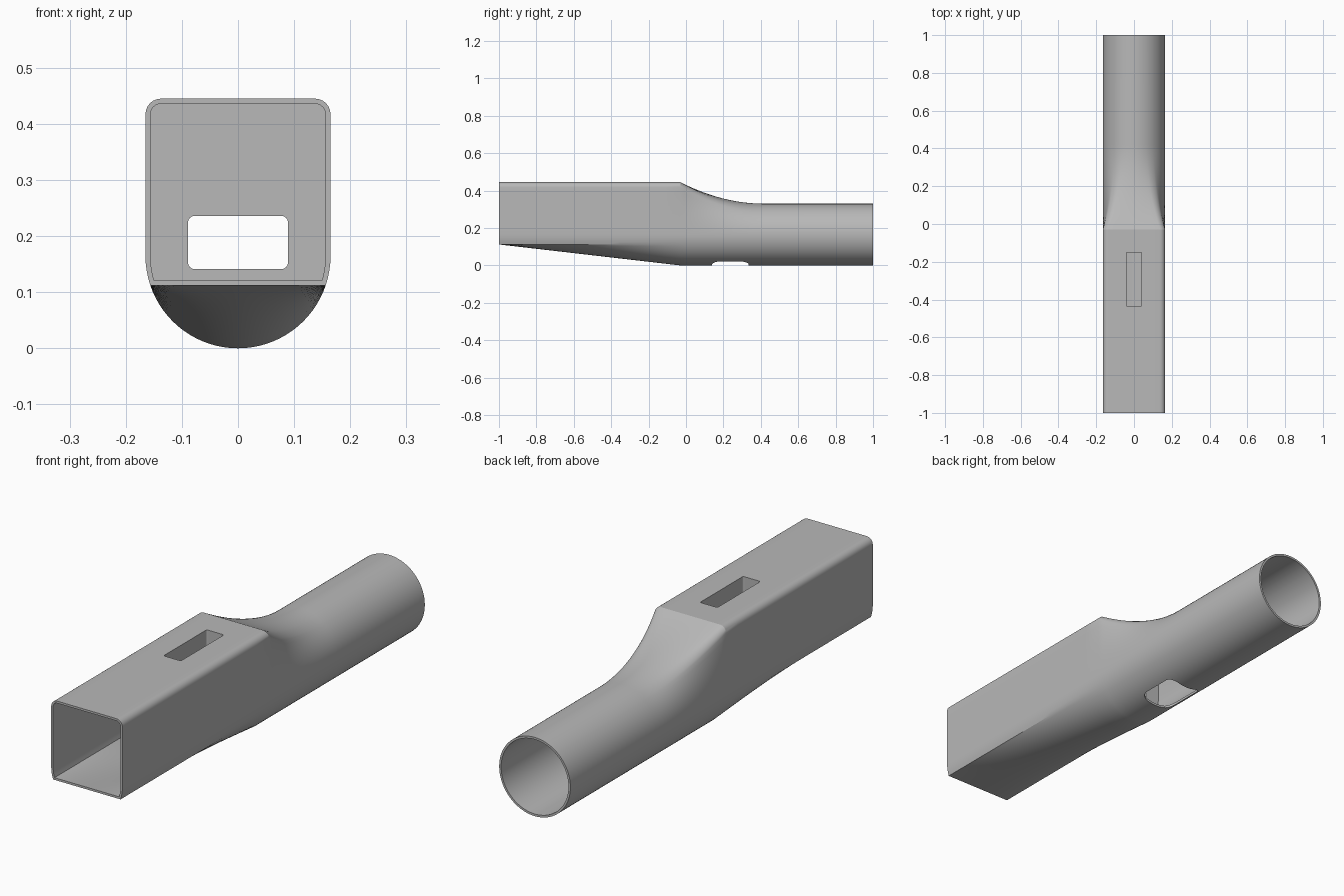
import bpy, bmesh
from math import sin, cos, pi, radians, asin, degrees

cube = bpy.data.objects.get("Cube")
if cube:
    bpy.data.objects.remove(cube, do_unlink=True)

grey = bpy.data.materials.new("plain grey")
grey.use_nodes = True
grey.diffuse_color = (0.48, 0.48, 0.48, 1)
grey.node_tree.nodes["Principled BSDF"].inputs["Base Color"].default_value = (0.48, 0.48, 0.48, 1)

R, TOP, CLIP, CORNER = 0.165, 0.445, 0.112, 0.028
WALL = 0.009
FRONT, SHOULDER, BLEND_END, BACK = -1.0, -0.03, 0.42, 1.0


def lerp(a, b, t):
    return a + (b - a) * t


def steps(a, b, n):
    return [lerp(a, b, i / n) for i in range(n)]


def section(y, inset):
    """Closed cross-section: round tube, box-topped ahead of the shoulder, flat-bottomed at the mouth."""
    r, top, clip, c = R - inset, TOP - inset, CLIP + inset, CORNER - inset
    box = min(1, max(0, (BLEND_END - y) / (BLEND_END - SHOULDER))) ** 2
    flat = max(0, (SHOULDER - y) / (SHOULDER - FRONT))
    dip = degrees(asin((R - clip) / r))
    # right half of the top, from the side up to the middle
    angles = steps(0, 50, 10) + steps(50, 66, 6) + steps(66, 90, 5)
    half = []
    for a in angles:
        if a < 50:
            bx, bz = r, lerp(R, top - c, a / 50)
        elif a < 66:
            k = (a - 50) / 16 * pi / 2
            bx, bz = r - c + c * cos(k), top - c + c * sin(k)
        else:
            bx, bz = (r - c) * (90 - a) / 24, top
        t = radians(a)
        half.append((lerp(r * cos(t), bx, box), lerp(R + r * sin(t), bz, box)))
    middle = [(0, lerp(R + r, top, box))]
    # underside, from the left side round to the right
    low = []
    for a in steps(180, 180 + dip, 4)[1:] + steps(180 + dip, 360 - dip, 32) + steps(360 - dip, 360, 4):
        t = radians(a)
        x, z = r * cos(t), R + r * sin(t)
        if 180 + dip <= a <= 360 - dip:
            edge = r * cos(radians(dip))
            k = (a - 180 - dip) / (180 - 2 * dip)
            x, z = lerp(x, lerp(-edge, edge, k), flat), lerp(z, clip, flat)
        low.append((x, z))
    mirrored = [(-x, z) for x, z in reversed(half)]
    return [(x, y, z) for x, z in half + middle + mirrored + low]


def finish(bm, name):
    bmesh.ops.recalc_face_normals(bm, faces=bm.faces)
    mesh = bpy.data.meshes.new(name)
    bm.to_mesh(mesh)
    bm.free()
    mesh.materials.append(grey)
    ob = bpy.data.objects.new(name, mesh)
    bpy.context.collection.objects.link(ob)
    return ob


def bridge(bm, a, b):
    for i in range(len(a)):
        j = (i + 1) % len(a)
        bm.faces.new((a[i], a[j], b[j], b[i]))


def loft(bm, ys, inset):
    rings = [[bm.verts.new(p) for p in section(y, inset)] for y in ys]
    for a, b in zip(rings, rings[1:]):
        bridge(bm, a, b)
    return rings[0], rings[-1]


def rounded_prism(name, u, v, radius, lo, hi, place):
    """Rounded rectangle between u and v ranges, swept from lo to hi."""
    pts = []
    for q, (cu, cv) in enumerate([(u[1] - radius, v[1] - radius), (u[0] + radius, v[1] - radius),
                                  (u[0] + radius, v[0] + radius), (u[1] - radius, v[0] + radius)]):
        for i in range(7):
            t = (q + i / 6) * pi / 2
            pts.append((cu + radius * cos(t), cv + radius * sin(t)))
    bm = bmesh.new()
    ends = [[bm.verts.new(place(a, b, w)) for a, b in pts] for w in (lo, hi)]
    bridge(bm, *ends)
    for end in ends:
        bm.faces.new(end)
    ob = finish(bm, name)
    ob.hide_render = True
    return ob


def cut(ob, cutter):
    bpy.context.view_layer.objects.active = ob
    mod = ob.modifiers.new("cut", 'BOOLEAN')
    mod.operation, mod.solver, mod.object = 'DIFFERENCE', 'EXACT', cutter
    bpy.ops.object.modifier_apply(modifier=mod.name)


# Hollow body: square mouth blending into a round tube
stations = steps(FRONT, SHOULDER, 12) + steps(SHOULDER, BLEND_END, 20) + [BLEND_END, BACK]
bm = bmesh.new()
outer = loft(bm, stations, 0)
inner = loft(bm, stations, WALL)
for a, b in zip(outer, inner):
    bridge(bm, a, b)
body = finish(bm, "tube_body")

# Solid block filling the middle of the box end
bm = bmesh.new()
for end in loft(bm, steps(-0.55, SHOULDER, 6) + [SHOULDER], WALL - 0.002):
    bm.faces.new(end)
block = finish(bm, "inner_block")

# Openings: top slot, underside hole and lengthwise channel
slot = rounded_prism("slot_cutter", (-0.04, 0.04), (-0.435, -0.15), 0.006, 0.19, 0.6,
                     lambda a, b, w: (a, b, w))
hole = rounded_prism("hole_cutter", (-0.079, 0.079), (0.14, 0.335), 0.035, -0.1, 0.1,
                     lambda a, b, w: (a, b, w))
channel = rounded_prism("channel_cutter", (-0.089, 0.089), (0.141, 0.236), 0.012, -0.8, 0.3,
                        lambda a, b, w: (a, w, b))
cut(body, slot)
cut(body, hole)
cut(block, channel)
cut(block, slot)
for cutter in (slot, hole, channel):
    bpy.data.objects.remove(cutter, do_unlink=True)

# Smooth curved walls, keep the rims and shoulder crisp
for ob in (body, block):
    bpy.ops.object.select_all(action='DESELECT')
    ob.select_set(True)
    bpy.context.view_layer.objects.active = ob
    bpy.ops.object.shade_smooth_by_angle(angle=radians(20))
